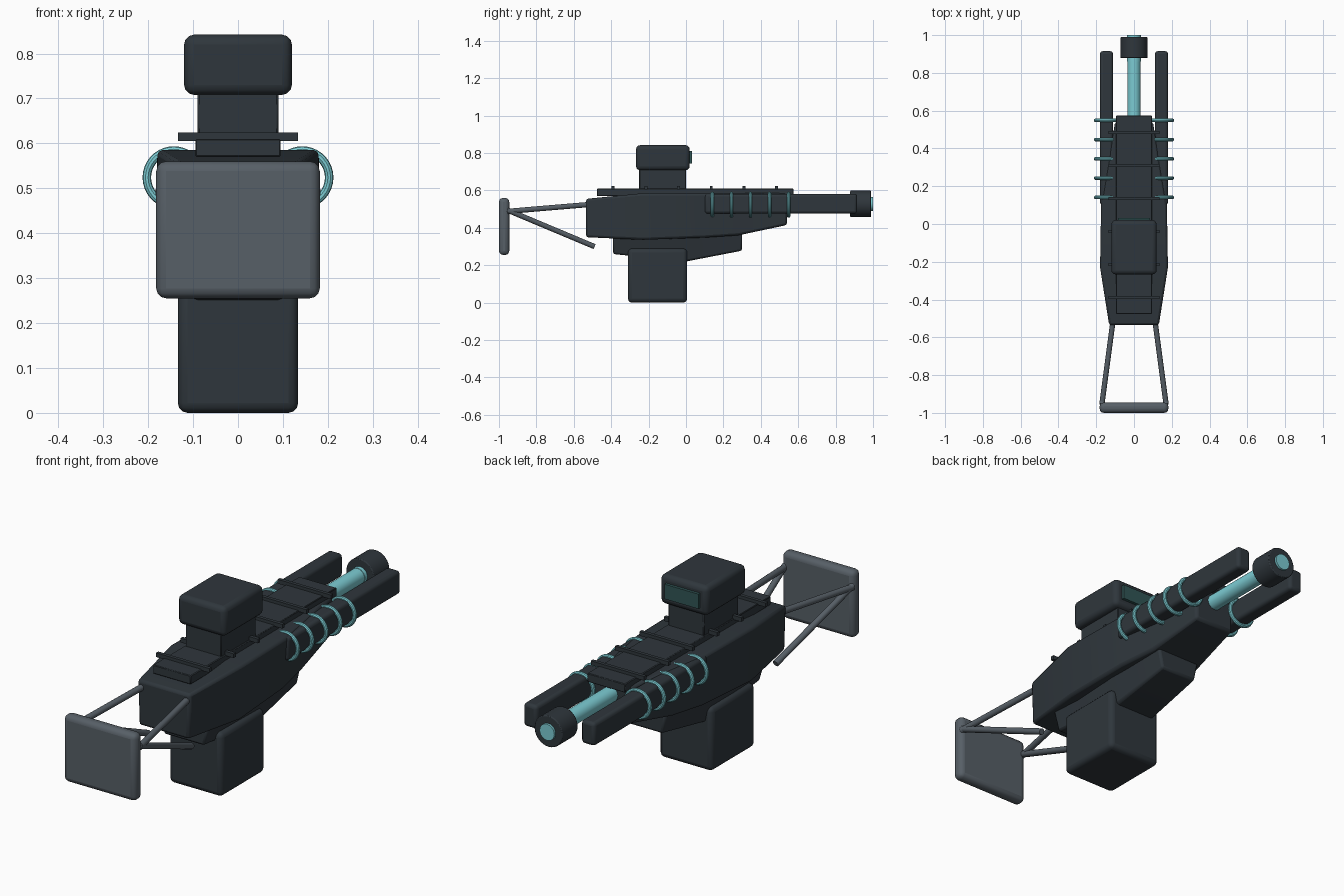
import bpy, bmesh, math
from mathutils import Vector

if "Cube" in bpy.data.objects:
    bpy.data.objects.remove(bpy.data.objects["Cube"])


def material(name, rgb):
    m = bpy.data.materials.new(name)
    m.diffuse_color = (*rgb, 1)
    m.use_nodes = True
    m.node_tree.nodes["Principled BSDF"].inputs["Base Color"].default_value = m.diffuse_color
    return m


DARK = material("dark gunmetal", (0.028, 0.037, 0.045))
GREY = material("steel grey", (0.095, 0.115, 0.135))
CYAN = material("pale cyan", (0.20, 0.60, 0.65))
LENS = material("dark teal glass", (0.03, 0.09, 0.09))


def finish(obj, name, mat, bevel=0.0, segments=3):
    obj.name = name
    obj.data.materials.append(mat)
    if bevel:
        b = obj.modifiers.new("bevel", 'BEVEL')
        b.width, b.segments, b.limit_method = bevel, segments, 'ANGLE'
        b.angle_limit = math.radians(30)
    bpy.ops.object.select_all(action='DESELECT')
    obj.select_set(True)
    bpy.context.view_layer.objects.active = obj
    bpy.ops.object.shade_smooth_by_angle(angle=math.radians(35))
    return obj


def box(name, x, y, z, mat, bevel=0.0, segments=3):
    """Box from (low, high) ranges on each axis."""
    bpy.ops.mesh.primitive_cube_add(size=1)
    o = bpy.context.object
    for v in o.data.vertices:
        v.co = [(r[0] + r[1]) / 2 + c * (r[1] - r[0]) for c, r in zip(v.co, (x, y, z))]
    return finish(o, name, mat, bevel, segments)


def rod(name, a, b, r, mat, sides=24, bevel=0.0):
    a, b = Vector(a), Vector(b)
    bpy.ops.mesh.primitive_cylinder_add(vertices=sides, radius=r, depth=(b - a).length,
                                        location=(a + b) / 2)
    o = bpy.context.object
    o.rotation_euler = (b - a).to_track_quat('Z', 'Y').to_euler()
    return finish(o, name, mat, bevel, 2)


def loft(name, sections, mat, bevel):
    """Hull through sections of (y, bottom z, top z, bottom half width, top half width)."""
    bm = bmesh.new()
    rings = [[bm.verts.new(p) for p in ((-wb, y, z0), (wb, y, z0), (wt, y, z1), (-wt, y, z1))]
             for y, z0, z1, wb, wt in sections]
    for r, s in zip(rings, rings[1:]):
        for i in range(4):
            j = (i + 1) % 4
            bm.faces.new((r[i], r[j], s[j], s[i]))
    bm.faces.new(rings[0])
    bm.faces.new(rings[-1])
    bmesh.ops.recalc_face_normals(bm, faces=bm.faces)
    me = bpy.data.meshes.new(name)
    bm.to_mesh(me)
    bm.free()
    o = bpy.data.objects.new(name, me)
    bpy.context.collection.objects.link(o)
    return finish(o, name, mat, bevel, 2)


# Receiver: tapered main hull and the keel under it
loft("receiver", [(-0.535, 0.35, 0.555, 0.125, 0.132), (-0.23, 0.336, 0.585, 0.172, 0.18),
                  (0.10, 0.348, 0.585, 0.160, 0.175), (0.28, 0.36, 0.585, 0.13, 0.145),
                  (0.54, 0.415, 0.585, 0.10, 0.10)], DARK, 0.012)
loft("keel", [(-0.39, 0.26, 0.36, 0.10, 0.13), (0.0, 0.22, 0.36, 0.10, 0.13),
              (0.30, 0.278, 0.37, 0.09, 0.11)], DARK, 0.01)
box("magazine", (-0.134, 0.134), (-0.31, 0.006), (0, 0.29), DARK, 0.022)

# Top rail with cross bars
box("top_rail", (-0.095, 0.095), (-0.476, 0.575), (0.57, 0.61), DARK, 0.003, 1)
for i in range(6):
    y = -0.39 + i * 0.175
    box("rail_bar", (-0.134, 0.134), (y - 0.008, y + 0.008), (0.605, 0.624), DARK)

# Sight
box("sight_mount", (-0.09, 0.09), (-0.25, 0.0), (0.59, 0.73), DARK, 0.004, 1)
box("sight_housing", (-0.12, 0.12), (-0.267, 0.02), (0.708, 0.842), DARK, 0.022)
box("sight_lens", (-0.085, 0.085), (0.01, 0.033), (0.743, 0.81), LENS)

# Central barrel and muzzle
ZB = 0.528
rod("barrel", (0, 0.5, ZB), (0, 0.868, ZB), 0.035, CYAN)
rod("muzzle", (0, 0.878, ZB), (0, 0.99, ZB), 0.071, DARK, 32, 0.004)
rod("muzzle_core", (0, 0.86, ZB), (0, 1.0, ZB), 0.037, CYAN)

# Side prongs, coils and stock struts on both sides
for s in (-1, 1):
    box("side_prong", sorted((s * 0.111, s * 0.18)), (0.10, 0.915), (0.476, 0.582), DARK, 0.015)
    for i in range(5):
        bpy.ops.mesh.primitive_torus_add(major_segments=36, minor_segments=10, major_radius=0.060,
                                         minor_radius=0.0095,
                                         location=(s * 0.143, 0.141 + i * 0.102, 0.524),
                                         rotation=(math.pi / 2, 0, 0))
        finish(bpy.context.object, "coil", CYAN)
    rod("upper_strut", (s * 0.17, -0.955, 0.488), (s * 0.108, -0.49, 0.527), 0.014, GREY, 16)
    rod("lower_strut", (s * 0.17, -0.955, 0.495), (s * 0.108, -0.49, 0.30), 0.014, GREY, 16)

# Shoulder plate
box("shoulder_plate", (-0.182, 0.182), (-1.0, -0.945), (0.255, 0.56), GREY, 0.022)
